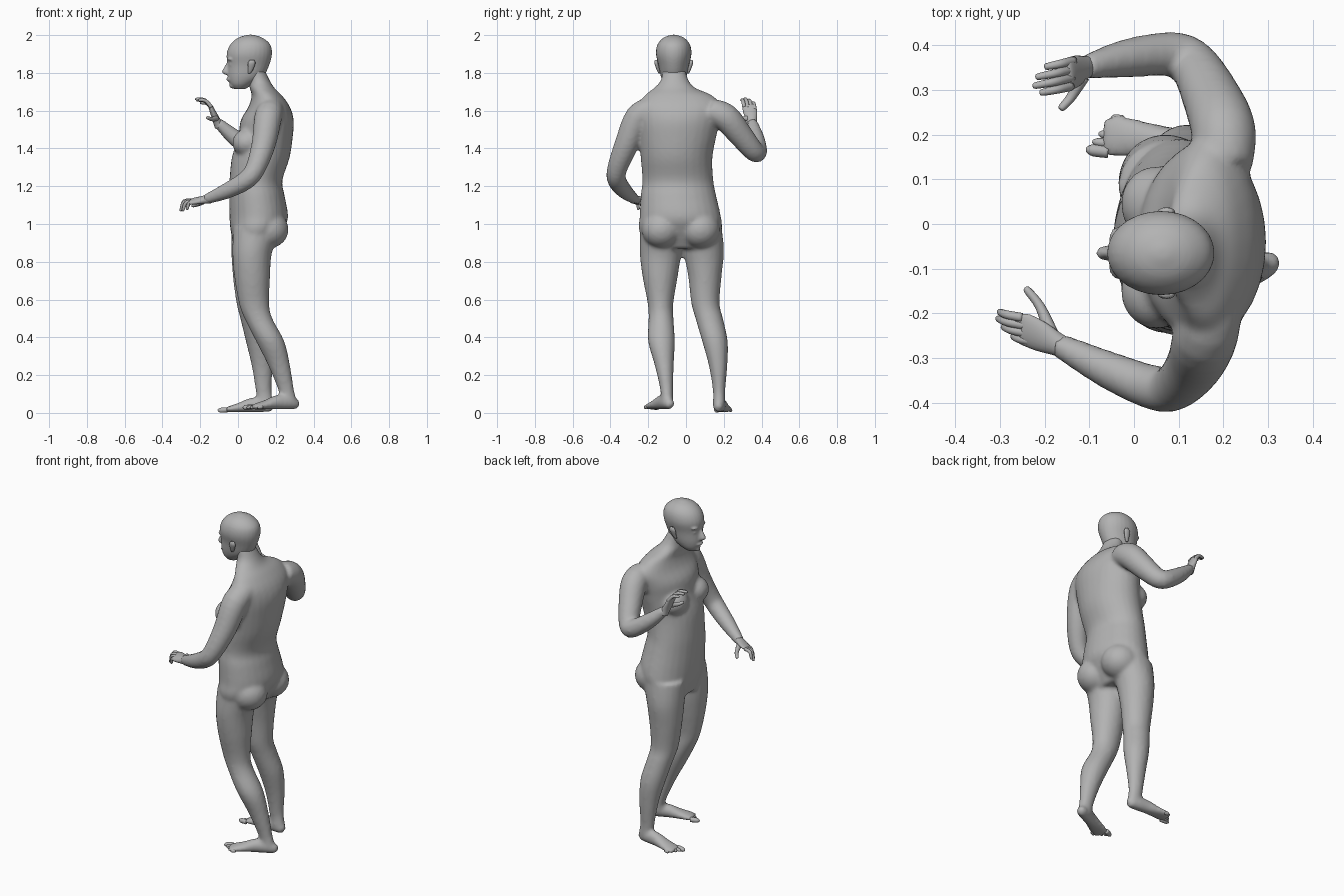
import bpy, bmesh, math
from mathutils import Vector, Matrix

cube = bpy.data.objects.get("Cube")
if cube:
    bpy.data.objects.remove(cube, do_unlink=True)

skin = bpy.data.materials.new("plain grey")
skin.use_nodes = True
GREY = (0.45, 0.45, 0.45, 1)
skin.diffuse_color = GREY
skin.node_tree.nodes["Principled BSDF"].inputs["Base Color"].default_value = GREY

CM = 0.01  # stations below are written in hundredths of a unit
UP = Vector((0, 0, 1))


def refine(stations, steps=4):
    """Catmull-Rom interpolation of positions and radii along a part."""
    rows = [Vector(s if len(s) == 5 else (*s, s[3])) for s in stations]
    padded = [rows[0]] + rows + [rows[-1]]
    result = []
    for a, b, c, d in zip(padded, padded[1:], padded[2:], padded[3:]):
        for k in range(steps):
            t = k / steps
            result.append(b + (c - a) * (t / 2) + (a * 2 - b * 5 + c * 4 - d) * (t * t / 2)
                          + (b * 3 - a - c * 3 + d) * (t ** 3 / 2))
    return result + [rows[-1]]


def loft(bm, stations, level=False, side=None, sides=20):
    """Skin elliptical rings; level rings stay horizontal, others follow the path."""
    rows = refine(stations)
    points = [Vector(r[:3]) for r in rows]
    rings = []
    for i, row in enumerate(rows):
        if level:
            u, v = Vector((1, 0, 0)), Vector((0, 1, 0))
        else:
            tangent = (points[min(i + 1, len(rows) - 1)] - points[max(i - 1, 0)]).normalized()
            side = side or UP.cross(tangent)
            side = (side - tangent * side.dot(tangent)).normalized()
            u, v = side, tangent.cross(side)
        ring = []
        for k in range(sides):
            angle = math.tau * k / sides
            offset = u * (row[3] * math.cos(angle)) + v * (row[4] * math.sin(angle))
            ring.append(bm.verts.new((points[i] + offset) * CM))
        rings.append(ring)
    for low, high in zip(rings, rings[1:]):
        for k in range(sides):
            n = (k + 1) % sides
            bm.faces.new((low[k], low[n], high[n], high[k]))
    bm.faces.new(rings[0][::-1])
    bm.faces.new(rings[-1])


def ball(bm, centre, radii):
    matrix = Matrix.Translation(Vector(centre) * CM) @ Matrix.Diagonal((*[r * CM for r in radii], 1))
    bmesh.ops.create_icosphere(bm, subdivisions=3, radius=1, matrix=matrix)


def finish(bm, name, voxel=None, rounds=0):
    bmesh.ops.recalc_face_normals(bm, faces=bm.faces)
    mesh = bpy.data.meshes.new(name)
    bm.to_mesh(mesh)
    bm.free()
    mesh.materials.append(skin)
    mesh.shade_smooth()
    obj = bpy.data.objects.new(name, mesh)
    bpy.context.collection.objects.link(obj)
    if voxel:
        fuse = obj.modifiers.new("fuse parts", "REMESH")
        fuse.mode = "VOXEL"
        fuse.voxel_size = voxel
        fuse.use_smooth_shade = True
        soften = obj.modifiers.new("soften joins", "SMOOTH")
        soften.factor = 0.5
        soften.iterations = rounds
    return obj


# Torso and neck
body = bmesh.new()
loft(body, [
    (8, -2.5, 87, 10, 19), (10, -3, 97, 14, 22), (11, -3, 104, 15.5, 21.5),
    (10, -4, 115, 14.7, 20), (9.5, -4.3, 123, 14, 18.8), (12, -5, 135, 15.3, 19),
    (14.5, -4.5, 146, 14.5, 20.5), (15.5, -4, 155, 14, 22), (16.5, -3.5, 162, 11, 22.5),
    (15.3, -4, 168, 8, 18), (12.7, -6, 172, 6.6, 11), (11.3, -6, 176, 5.5, 7.4),
    (9, -6.5, 182, 5, 6)], level=True, sides=28)
for y in (-15, 4.5):
    ball(body, (5, y, 143), (8, 8.5, 7.5))
for y in (-13, 7.5):
    ball(body, (16, y, 97), (10.8, 10.5, 10))

# Left leg, set back
loft(body, [
    (10, -13, 98, 12.5, 11), (7.5, -13.5, 85, 10.5, 11), (7.5, -13.7, 72, 9.5, 9.3),
    (8.5, -13.5, 58, 8, 6.8), (10.8, -13.2, 50, 7.4, 6.6), (17, -13, 38, 7.5, 7.1),
    (21.8, -11.5, 25, 5.8, 5), (25.5, -10.2, 12, 4.2, 3.4), (27, -10, 5, 4.5, 3.3)], level=True)
# Right leg, set forward
loft(body, [
    (9, 8.5, 98, 12.5, 10.5), (7, 9.5, 85, 10.5, 10.6), (6.5, 10, 72, 9.2, 8.8),
    (7, 10.3, 58, 7.8, 7.5), (8.5, 12.3, 50, 7.3, 7.3), (11.2, 15.3, 38, 7.1, 6.8),
    (12.8, 17, 25, 5.6, 4.9), (13.5, 17.5, 12, 4.2, 3.3), (14.5, 17.5, 5, 4.4, 3.3)], level=True)

# Arms: left lowered and reaching, right bent and raised
loft(body, [
    (18, -17, 161, 6.5), (16, -25, 156.5, 7.3), (13.5, -31.5, 142, 6.4), (9, -36.5, 129, 5.3),
    (4, -36.5, 123, 5), (-6, -32.5, 117.5, 4.2), (-17, -27, 113, 2.7)])
loft(body, [
    (20, 13, 160, 6.5), (20, 21, 156.5, 7.3), (17, 29, 147, 6.5), (13, 36, 138.5, 5.4),
    (8, 38, 139, 5), (-2, 37, 146, 4.3), (-11, 35, 154, 2.7)])

# Feet join the body, toes stay crisp in their own mesh
toes = bmesh.new()


def foot(heel, tip, sole, outward):
    heel, tip = Vector(heel), Vector(tip)
    along = tip - heel
    across = UP.cross(along).normalized() * outward
    shape = [(0, 1.5, 1.8), (.06, 2.8, 2.8), (.2, 3.4, 3.8), (.4, 3.5, 3.8),
             (.6, 4.2, 2.6), (.78, 4.8, 1.7), (.88, 4.4, 1.1)]
    loft(body, [(*(heel + along * t + UP * (sole + h)), w, h) for t, w, h in shape])
    for i in range(5):
        base = heel + along * (.82 - .02 * i) + across * (1.9 * (i - 2)) + UP * (sole + 1.3)
        size = 1.35 if i == 0 else 0.95
        end = along * (.17 - .02 * i)
        loft(toes, [(*base, size), (*(base + end * .7 - UP * .2), size),
                    (*(base + end - UP * .4), size * .4)], sides=10)


foot((32, -8, 0), (4, -20.5, 0), 1.8, 1)
foot((18.5, 17, 0), (-10.5, 20.5, 0), .3, -1)
finish(body, "body", voxel=0.011, rounds=5)
finish(toes, "toes")


# Hands: flat palm, four curled fingers and a thumb
def hand(name, wrist, knuckle, spread, reach, curl, thumb):
    bm = bmesh.new()
    wrist, knuckle, spread, reach, curl = map(Vector, (wrist, knuckle, spread, reach, curl))
    middle = wrist.lerp(knuckle, .5)
    back = wrist.lerp(knuckle, -.3)
    loft(bm, [(*back, 2.5, 2.4), (*wrist, 2.6, 2.2), (*middle, 3.5, 1.7),
              (*knuckle, 3.7, 1.2), (*(knuckle + reach * .15), 3, .6)], side=spread.copy())
    for i in range(4):
        length = (.8, 1, .95, .75)[i]
        base = knuckle - reach * .2 + spread * (1.5 - i)
        bend = base + reach * length * 1.1
        tip = bend + curl * length
        loft(bm, [(*base, 1.05), (*bend, .95), (*bend.lerp(tip, .85), .75), (*tip, .3)], sides=10)
    root, joint, tip = map(Vector, thumb)
    loft(bm, [(*root, 1.6), (*joint, 1.1), (*joint.lerp(tip, .85), .85), (*tip, .3)], sides=10)
    finish(bm, name)


hand("left_hand", (-17, -27, 113), (-24.5, -23.5, 112), (-.9, 1.8, .3), (-4, .8, -.6),
     (-2, .8, -4.8), ((-18.5, -24.5, 112), (-21, -18.5, 110.5), (-24.3, -14.2, 109.5)))
hand("right_hand", (-11, 35, 154), (-14.5, 33.5, 162), (-.2, -1.9, .4), (-3.4, -.8, 3.8),
     (-5, -1, .6), ((-11.5, 33, 156), (-14, 28.5, 155.5), (-16.5, 25.6, 156.5)))

# Head with nose, lips and brow
MID = -6.5
head = bmesh.new()
loft(head, [
    (1, MID, 171.5, 3, 2.6), (1.8, MID, 174, 6, 5), (4, MID, 178, 9.4, 6.8),
    (5.5, MID, 184, 11, 8), (6, MID, 190, 12, 9.4), (6.5, MID, 195, 10.6, 8.6),
    (6.5, MID, 198.5, 6.6, 5.6), (6.5, MID, 200.2, 1.5, 1.3)], level=True, sides=28)
loft(head, [(-4.5, MID, 186, 1, 1), (-5.8, MID, 183, 1.6, 1.2),
            (-6.3, MID, 180.3, 2.3, 1.7), (-5, MID, 179, 1.6, 1.3)], level=True, sides=12)
ball(head, (-4.4, MID, 176.6), (1.8, 2.6, 1.1))
ball(head, (-2.8, MID, 173.2), (1.8, 2.2, 1.5))
for s in (-1, 1):
    ball(head, (-3.6, MID + s * 3.2, 187.2), (2, 2.8, .9))
    ball(head, (-3, MID + s * 3.2, 184.3), (1.7, 1.6, .9))
finish(head, "head", voxel=0.006, rounds=4)

# Ears
for s, name in ((-1, "left_ear"), (1, "right_ear")):
    bm = bmesh.new()
    loft(bm, [(6, MID + s * 7.6, 179.8, .7, .5), (6.6, MID + s * 8.2, 181.5, 1.3, .8),
              (7.2, MID + s * 9.2, 185, 2, 1), (7.4, MID + s * 9.3, 186.8, 1.2, .7)],
         level=True, sides=12)
    finish(bm, name)
